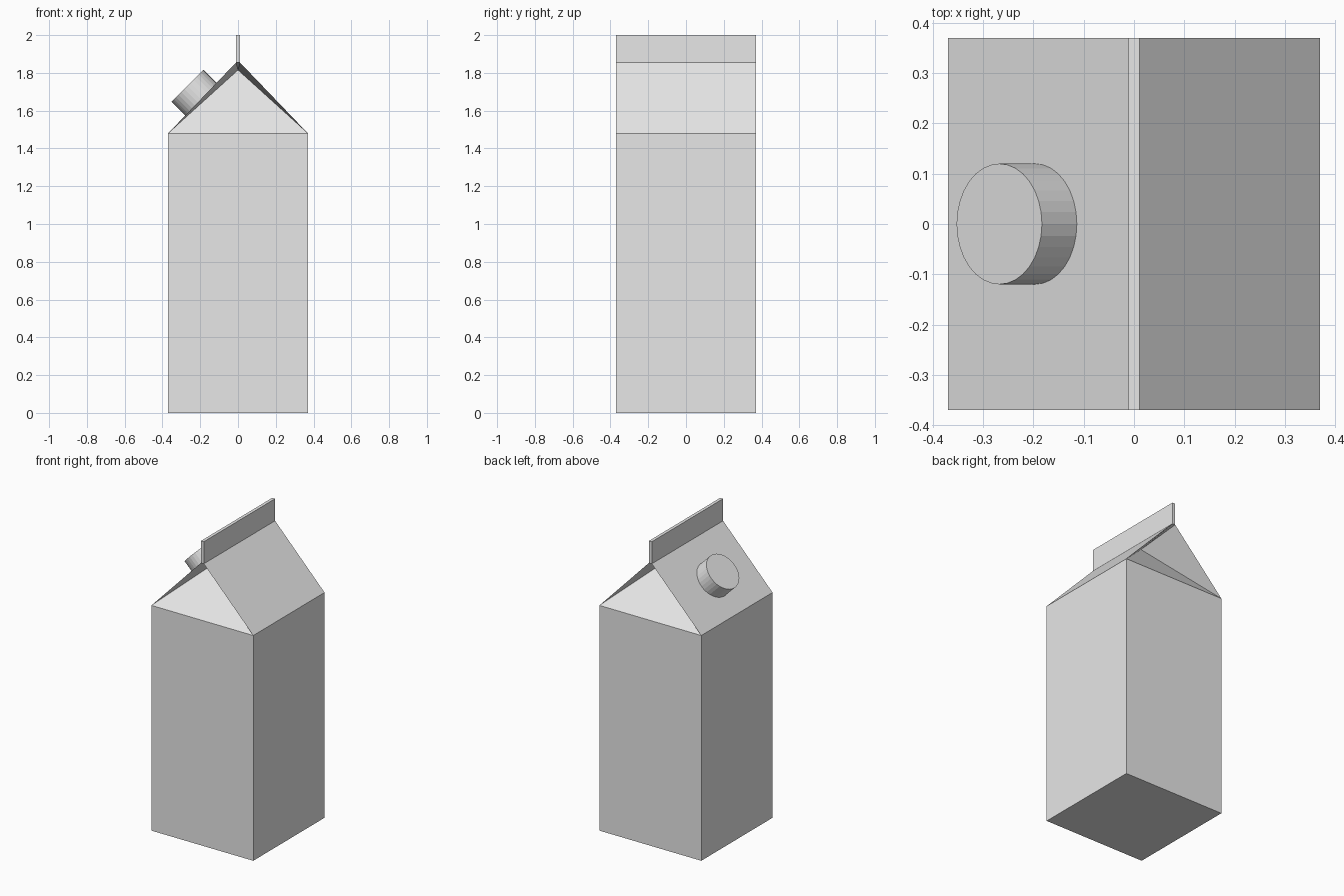
import bpy, bmesh
from math import radians
from mathutils import Matrix, Vector

cube = bpy.data.objects.get("Cube")
if cube:
    bpy.data.objects.remove(cube, do_unlink=True)

HALF = 0.37        # half width of the carton
SHOULDER = 1.48    # top of the straight walls
RIDGE = 1.855      # where the roof meets the sealed fin
TOP = 2.0
FIN = 0.0105       # half thickness of the fin
FOLD_Y, FOLD_Z = 0.065, 1.815   # innermost point of the gable fold

card = bpy.data.materials.new("card grey")
card.use_nodes = True
card.diffuse_color = (0.8, 0.8, 0.8, 1)
card.node_tree.nodes["Principled BSDF"].inputs["Base Color"].default_value = (0.8, 0.8, 0.8, 1)


def finish(name, bm):
    bmesh.ops.recalc_face_normals(bm, faces=bm.faces[:])
    mesh = bpy.data.meshes.new(name)
    bm.to_mesh(mesh)
    bm.free()
    mesh.materials.append(card)
    obj = bpy.data.objects.new(name, mesh)
    bpy.context.collection.objects.link(obj)
    return obj


# Carton: walls, roof panels, folded-in gables and top fin as one shell
bm = bmesh.new()


def ring(half_x, z):
    return [bm.verts.new((sx * half_x, sy * HALF, z))
            for sx, sy in ((-1, -1), (1, -1), (1, 1), (-1, 1))]


base, eaves, ridge, top = ring(HALF, 0), ring(HALF, SHOULDER), ring(FIN, RIDGE), ring(FIN, TOP)
bm.faces.new(base[::-1])
bm.faces.new(top)
for i in range(4):
    j = (i + 1) % 4
    bm.faces.new((base[i], base[j], eaves[j], eaves[i]))
    bm.faces.new((ridge[i], ridge[j], top[j], top[i]))
    if i % 2:
        # sloping roof panel
        bm.faces.new((eaves[i], eaves[j], ridge[j], ridge[i]))
    else:
        # gable triangle pushed inwards, with a flap on each side
        side = -1 if i == 0 else 1
        fold = bm.verts.new((0, side * FOLD_Y, FOLD_Z))
        for a, b in ((eaves[i], eaves[j]), (eaves[j], ridge[j]),
                     (ridge[j], ridge[i]), (ridge[i], eaves[i])):
            bm.faces.new((a, b, fold))
finish("carton", bm)

# Screw cap standing square to the roof panel
bm = bmesh.new()
depth = 0.13
tilt = Matrix.Rotation(radians(-45), 4, 'Y')
outer = Vector((-0.268, 0, 1.732))
centre = outer - tilt @ Vector((0, 0, depth / 2))
bmesh.ops.create_cone(bm, cap_ends=True, segments=32, radius1=0.12, radius2=0.12,
                      depth=depth, matrix=Matrix.Translation(centre) @ tilt)
finish("screw_cap", bm)
